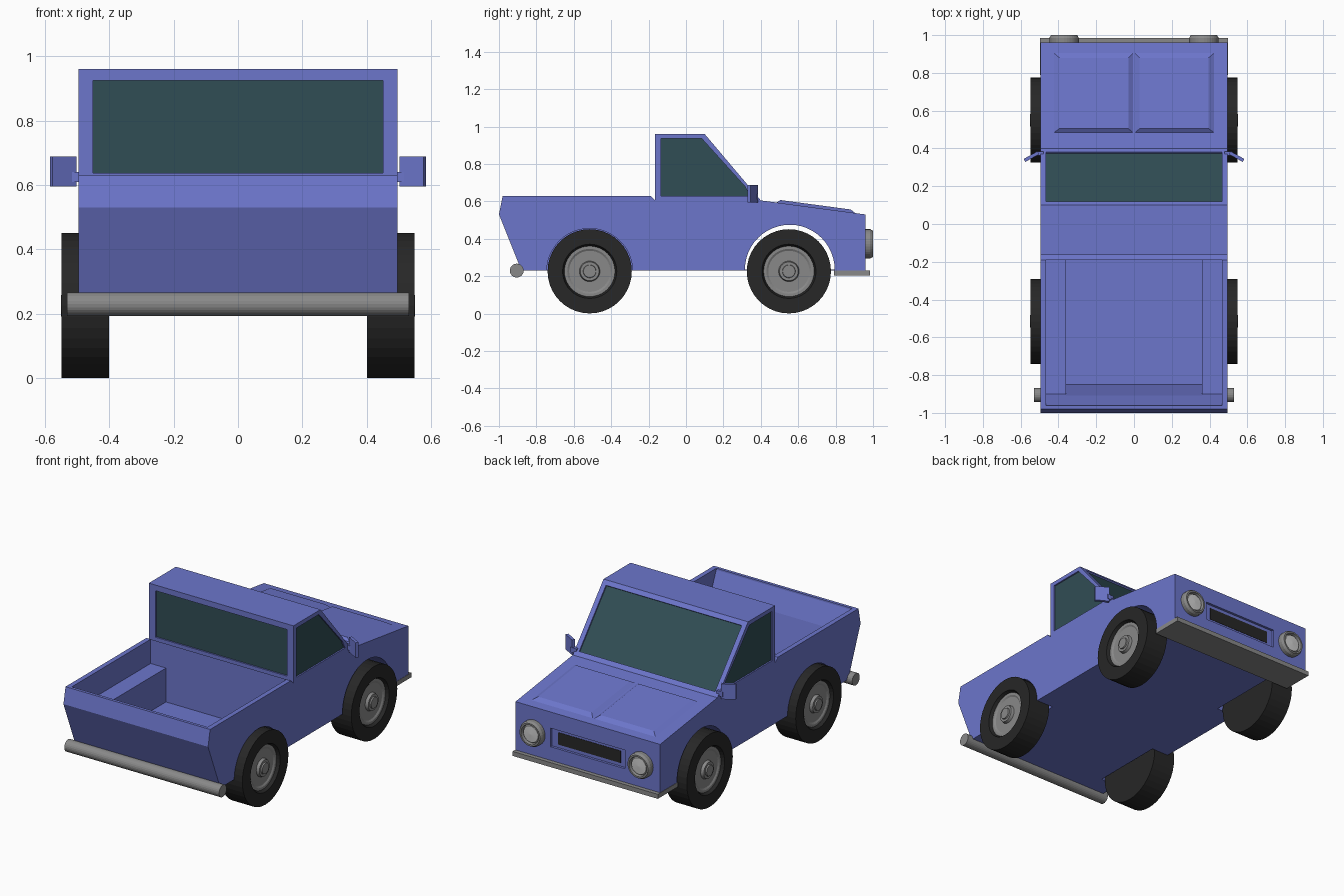
import bpy, bmesh, math
from mathutils import Matrix, Vector

if "Cube" in bpy.data.objects:
    bpy.data.objects.remove(bpy.data.objects["Cube"])


def material(name, rgb):
    m = bpy.data.materials.new(name)
    m.diffuse_color = (*rgb, 1)
    m.use_nodes = True
    m.node_tree.nodes["Principled BSDF"].inputs["Base Color"].default_value = m.diffuse_color
    return m


BLUE = material("blue_paint", (0.15, 0.18, 0.60))
GLASS = material("dark_glass", (0.03, 0.075, 0.09))
BLACK = material("black_rubber", (0.02, 0.02, 0.02))
GREY = material("grey_metal", (0.25, 0.25, 0.25))


def finish(name, bm, mat):
    bmesh.ops.recalc_face_normals(bm, faces=bm.faces)
    me = bpy.data.meshes.new(name)
    bm.to_mesh(me)
    bm.free()
    ob = bpy.data.objects.new(name, me)
    bpy.context.collection.objects.link(ob)
    if mat:
        me.materials.append(mat)
    return ob


def prism(name, pts, x0, x1, mat=None):
    """Side profile of (y, z) points extruded along x."""
    bm = bmesh.new()
    face = bm.faces.new([bm.verts.new((x0, y, z)) for y, z in pts])
    ext = bmesh.ops.extrude_face_region(bm, geom=[face])["geom"]
    bmesh.ops.translate(bm, vec=(x1 - x0, 0, 0),
                        verts=[v for v in ext if isinstance(v, bmesh.types.BMVert)])
    return finish(name, bm, mat)


def box(name, x0, x1, y0, y1, z0, z1, mat=None):
    return prism(name, [(y0, z0), (y1, z0), (y1, z1), (y0, z1)], x0, x1, mat)


def lathe(name, prof, direction, loc, mat, n=40):
    """Spin (radius, distance) points around an axis pointing in direction."""
    bm = bmesh.new()
    vs = [bm.verts.new((r, 0, a)) for r, a in prof]
    es = [bm.edges.new(p) for p in zip(vs, vs[1:])]
    bmesh.ops.spin(bm, geom=vs + es, axis=(0, 0, 1), cent=(0, 0, 0),
                   angle=2 * math.pi, steps=n)
    bmesh.ops.remove_doubles(bm, verts=bm.verts, dist=1e-5)
    rot = Vector((0, 0, 1)).rotation_difference(Vector(direction)).to_matrix().to_4x4()
    bmesh.ops.transform(bm, matrix=Matrix.Translation(loc) @ rot, verts=bm.verts)
    return finish(name, bm, mat)


def cut(target, cutter):
    mod = target.modifiers.new("cut", "BOOLEAN")
    mod.operation, mod.solver, mod.object = "DIFFERENCE", "EXACT", cutter
    bpy.context.view_layer.objects.active = target
    bpy.ops.object.modifier_apply(modifier=mod.name)
    bpy.data.objects.remove(cutter)


def circle(y, z, r, n=48):
    return [(y + r * math.cos(2 * math.pi * i / n), z + r * math.sin(2 * math.pi * i / n))
            for i in range(n)]


# Body shell with cab
W = 0.495
body = prism("body", [(-0.88, 0.23), (-1.0, 0.53), (-0.98, 0.63), (-0.19, 0.63),
                      (-0.165, 0.605), (-0.165, 0.96), (0.10, 0.96), (0.40, 0.605),
                      (0.96, 0.53), (0.96, 0.23)], -W, W, BLUE)

# Cargo bed: wide upper space, narrow lower space between the wheel boxes
cut(body, prism("bed_upper", [(-0.19, 0.48), (-0.19, 0.8), (-0.98, 0.8), (-0.96, 0.62),
                              (-0.90, 0.48)], -0.465, 0.465))
cut(body, prism("bed_lower", [(-0.19, 0.27), (-0.19, 0.5), (-0.908, 0.5), (-0.85, 0.27)],
                -0.36, 0.36))

# Wheel arches: front one open across, rear ones as pockets
cut(body, prism("front_arch", circle(0.555, 0.235, 0.24), -0.6, 0.6))
for s in (-1, 1):
    cut(body, prism("rear_arch", circle(-0.515, 0.225, 0.23), s * 0.38, s * 0.6))
box("floor_pan", -0.37, 0.37, 0.30, 0.81, 0.23, 0.236, BLUE)

# Side windows
side = [(-0.135, 0.63), (-0.135, 0.935), (0.085, 0.935), (0.315, 0.68), (0.34, 0.63)]
for s in (-1, 1):
    cut(body, prism("side_cut", side, s * 0.485, s * 0.6))
    prism("side_window", side, s * 0.47, s * 0.486, GLASS)

# Rear window
cut(body, box("rear_cut", -0.45, 0.45, -0.3, -0.155, 0.637, 0.925))
box("rear_window", -0.45, 0.45, -0.156, -0.14, 0.637, 0.925, GLASS)


# Windshield, set into the sloping face
def slope(h0, h1):
    return [(0.10 + 0.645 * t + 0.763 * h, 0.96 - 0.763 * t + 0.645 * h)
            for t, h in ((0.03, h0), (0.435, h0), (0.435, h1), (0.03, h1))]


cut(body, prism("windshield_cut", slope(-0.01, 0.05), -0.465, 0.465))
prism("windshield", slope(-0.025, -0.009), -0.465, 0.465, GLASS)

# Grille recess and dark opening
cut(body, box("grille_cut", -0.255, 0.255, 0.945, 1.1, 0.315, 0.43))
box("grille", -0.215, 0.215, 0.93, 0.947, 0.335, 0.41, BLACK)

# Raised hood panels with sloped borders
for s in (-1, 1):
    bm = bmesh.new()
    rings = []
    for x0, x1, y0, y1, h in ((0.0, 0.43, 0.48, 0.91, -0.003), (0.03, 0.395, 0.505, 0.88, 0.016)):
        rings.append([bm.verts.new((s * x, y, 0.605 - 0.134 * (y - 0.40) + h))
                      for x, y in ((x0, y0), (x1, y0), (x1, y1), (x0, y1))])
    for r in rings:
        bm.faces.new(r)
    for i in range(4):
        j = (i + 1) % 4
        bm.faces.new((rings[0][i], rings[0][j], rings[1][j], rings[1][i]))
    finish("hood_panel", bm, BLUE)

# Bumpers
box("front_bumper", -0.497, 0.497, 0.79, 0.985, 0.203, 0.231, GREY)
lathe("rear_bumper", [(0, -0.53), (0.037, -0.53), (0.037, 0.53), (0, 0.53)],
      (1, 0, 0), (0, -0.905, 0.23), GREY, 24)

for s in (-1, 1):
    # Headlights: bezel and lens
    lathe("headlight_bezel", [(0, 0), (0.078, 0), (0.078, 0.03), (0.07, 0.045), (0.06, 0.045),
                              (0.056, 0.025), (0, 0.025)],
          (0, 1, 0), (s * 0.37, 0.955, 0.373), GREY, 32)
    lathe("headlight_lens", [(0, 0), (0.056, 0), (0.05, 0.012), (0, 0.015)],
          (0, 1, 0), (s * 0.37, 0.978, 0.373), None, 32)

    # Wheels: tyre, rim and hub
    for y in (-0.515, 0.55):
        loc = (0, y, 0.226)
        lathe("tyre", [(0, 0.40), (0.225, 0.40), (0.225, 0.548), (0.145, 0.548),
                       (0.134, 0.52), (0, 0.52)], (s, 0, 0), loc, BLACK)
        lathe("rim", [(0, 0.515), (0.135, 0.515), (0.135, 0.53), (0.12, 0.53), (0.11, 0.524),
                      (0.055, 0.524), (0.05, 0.542), (0.035, 0.542), (0.033, 0.55), (0, 0.55)],
              (s, 0, 0), loc, GREY)

    # Door mirrors, angled on a short arm
    mirror = box("door_mirror", -0.042, 0.042, -0.009, 0.009, 0.595, 0.688, BLUE)
    mirror.location = (s * 0.543, 0.357, 0)
    mirror.rotation_euler.z = -s * math.radians(29)
    box("mirror_arm", s * 0.48, s * 0.52, 0.362, 0.385, 0.61, 0.64, BLUE)
